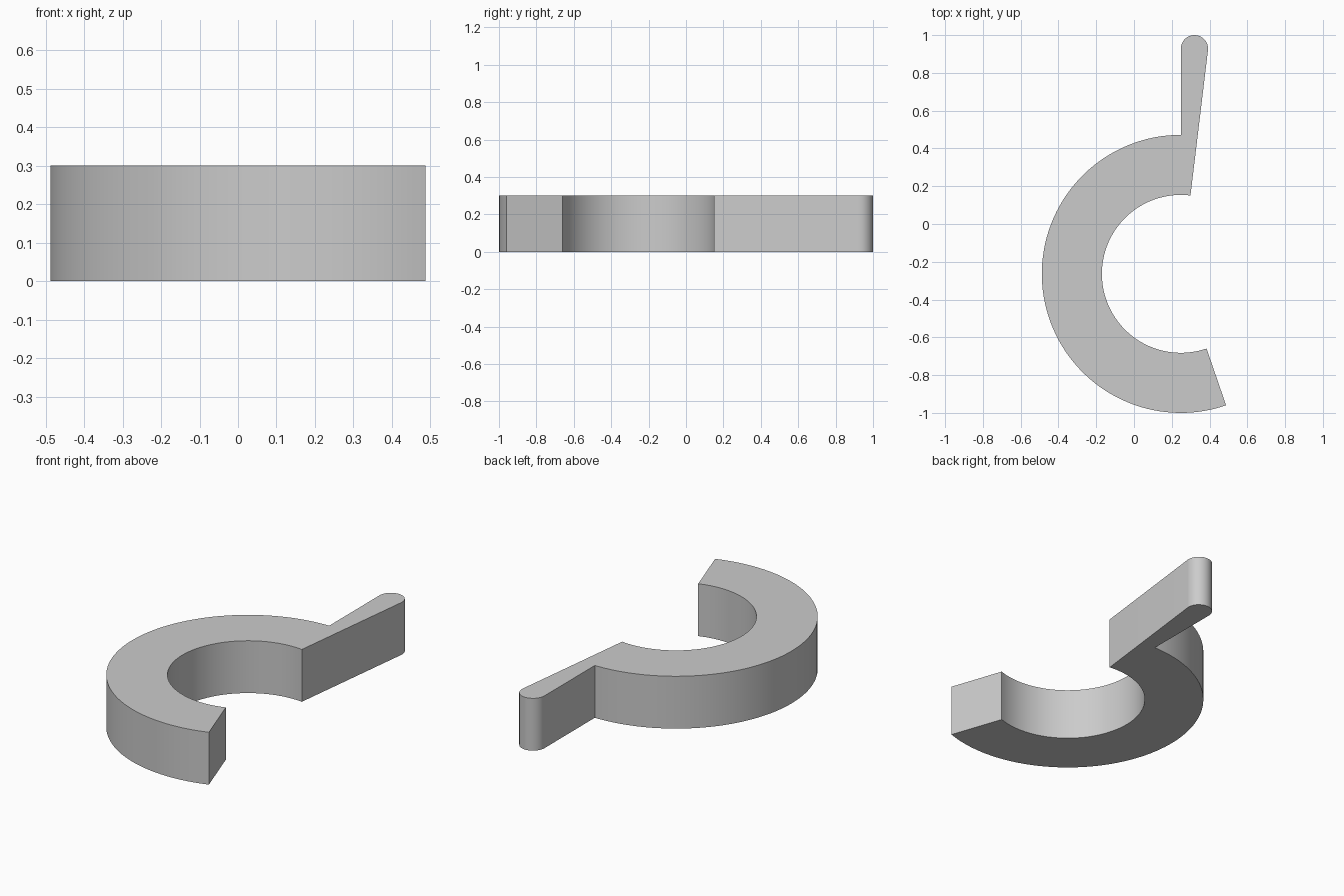
import bpy
import bmesh
from math import cos, sin, radians
from mathutils import Vector

cube = bpy.data.objects.get("Cube")
if cube:
    bpy.data.objects.remove(cube, do_unlink=True)

HEIGHT = 0.3
CENTRE = (0.248, -0.264)
OUTER, INNER = 0.736, 0.418
CAP = (0.32, 0.928)
CAP_RADIUS = 0.072


def arc(centre, radius, start, end, steps):
    """Points along an arc, angles in degrees."""
    angles = [radians(start + (end - start) * i / steps) for i in range(steps + 1)]
    return [(centre[0] + radius * cos(a), centre[1] + radius * sin(a)) for a in angles]


# Outline: outer curve, open end, inner curve, tapered arm with round tip
outline = arc(CENTRE, OUTER, 90, 289, 72)
outline += arc(CENTRE, INNER, 289, 83, 72)
outline += arc(CAP, CAP_RADIUS, -7, 180, 24)

bm = bmesh.new()
base = bm.faces.new([bm.verts.new((x, y, 0)) for x, y in outline])
top = bmesh.ops.extrude_face_region(bm, geom=[base])
bmesh.ops.translate(bm, vec=Vector((0, 0, HEIGHT)),
                    verts=[g for g in top["geom"] if isinstance(g, bmesh.types.BMVert)])
# Make sure the underside is closed
if not any(f.calc_center_median().z < 0.001 for f in bm.faces):
    bmesh.ops.holes_fill(bm, edges=[e for e in bm.edges if e.is_boundary])
bmesh.ops.recalc_face_normals(bm, faces=bm.faces)
mesh = bpy.data.meshes.new("hook")
bm.to_mesh(mesh)
bm.free()

hook = bpy.data.objects.new("curved_hook_with_arm", mesh)
bpy.context.collection.objects.link(hook)

# Plain grey material
grey = bpy.data.materials.new("plain_grey")
grey.use_nodes = True
colour = (0.6, 0.6, 0.6, 1)
grey.diffuse_color = colour
grey.node_tree.nodes["Principled BSDF"].inputs["Base Color"].default_value = colour
mesh.materials.append(grey)

# Smooth the curved walls, keep the edges sharp
bpy.ops.object.select_all(action="DESELECT")
hook.select_set(True)
bpy.context.view_layer.objects.active = hook
bpy.ops.object.shade_smooth_by_angle(angle=radians(25))
